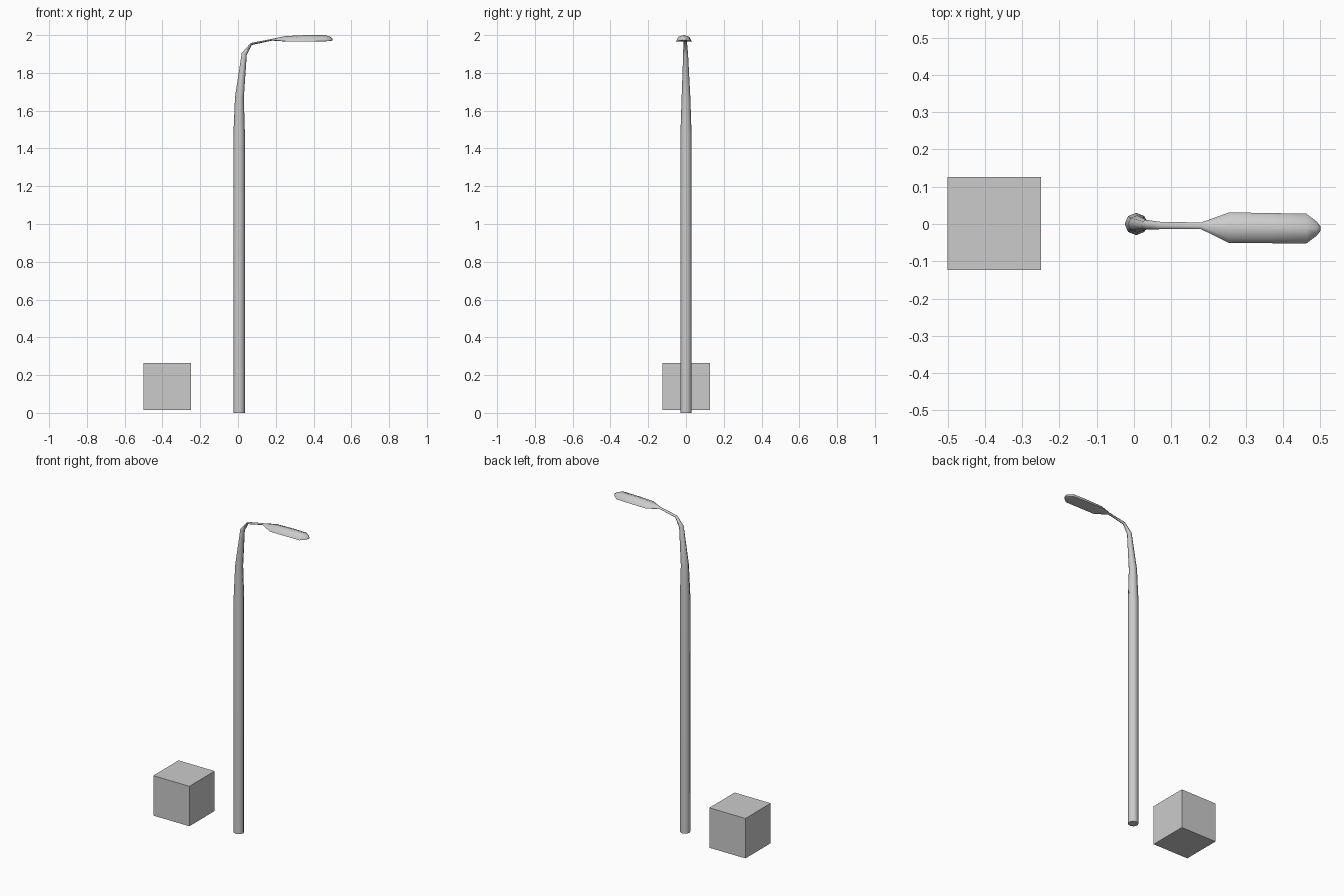
import bpy, bmesh
from math import sin, cos, pi, radians

if "Cube" in bpy.data.objects:
    bpy.data.objects.remove(bpy.data.objects["Cube"])

SIDES = 8


def ring_points(x, z, tilt, yc, half_w, outer, inner):
    """Octagonal ring; tilt 0 = ring of an upright pole, 90 = ring of a level arm."""
    t = radians(tilt)
    pts = []
    for k in range(SIDES):
        a = 2 * pi * k / SIDES
        s = sin(a)
        d = s * (outer if s > 0 else inner)
        pts.append((x - cos(t) * d, yc + half_w * cos(a), z + sin(t) * d))
    return pts


def loft(name, rings):
    bm = bmesh.new()
    loops = [[bm.verts.new(p) for p in ring_points(*r)] for r in rings]
    for a, b in zip(loops, loops[1:]):
        for k in range(SIDES):
            n = (k + 1) % SIDES
            bm.faces.new((a[k], a[n], b[n], b[k]))
    bm.faces.new(loops[0])
    bm.faces.new(loops[-1])
    bmesh.ops.recalc_face_normals(bm, faces=bm.faces)
    me = bpy.data.meshes.new(name)
    bm.to_mesh(me)
    bm.free()
    ob = bpy.data.objects.new(name, me)
    bpy.context.collection.objects.link(ob)
    bpy.ops.object.select_all(action='DESELECT')
    ob.select_set(True)
    bpy.context.view_layer.objects.active = ob
    bpy.ops.object.shade_smooth_by_angle(angle=radians(50))
    return ob


# Lamp post: pole, bent neck, thin arm and flat-bottomed domed head
# x, z, tilt, y centre, half width, outer depth, inner depth
loft("street_lamp", [
    (0.006, 0.00, 0, 0.0, 0.030, 0.031, 0.031),
    (0.006, 1.46, 0, 0.0, 0.030, 0.031, 0.031),
    (0.009, 1.67, 8, 0.0, 0.023, 0.025, 0.022),
    (0.033, 1.90, 20, -0.002, 0.013, 0.014, 0.014),
    (0.070, 1.953, 60, -0.004, 0.010, 0.006, 0.006),
    (0.180, 1.975, 82, -0.005, 0.009, 0.005, 0.004),
    (0.255, 1.967, 90, -0.010, 0.041, 0.028, 0.001),
    (0.360, 1.967, 90, -0.011, 0.0405, 0.033, 0.001),
    (0.462, 1.968, 90, -0.0125, 0.040, 0.032, 0.001),
    (0.490, 1.971, 90, -0.0125, 0.019, 0.019, 0.002),
    (0.500, 1.974, 90, -0.0125, 0.006, 0.006, 0.002),
])

# Separate block beside the post
bpy.ops.mesh.primitive_cube_add(size=0.25, location=(-0.375, 0.001, 0.14))
bpy.context.object.name = "block"
